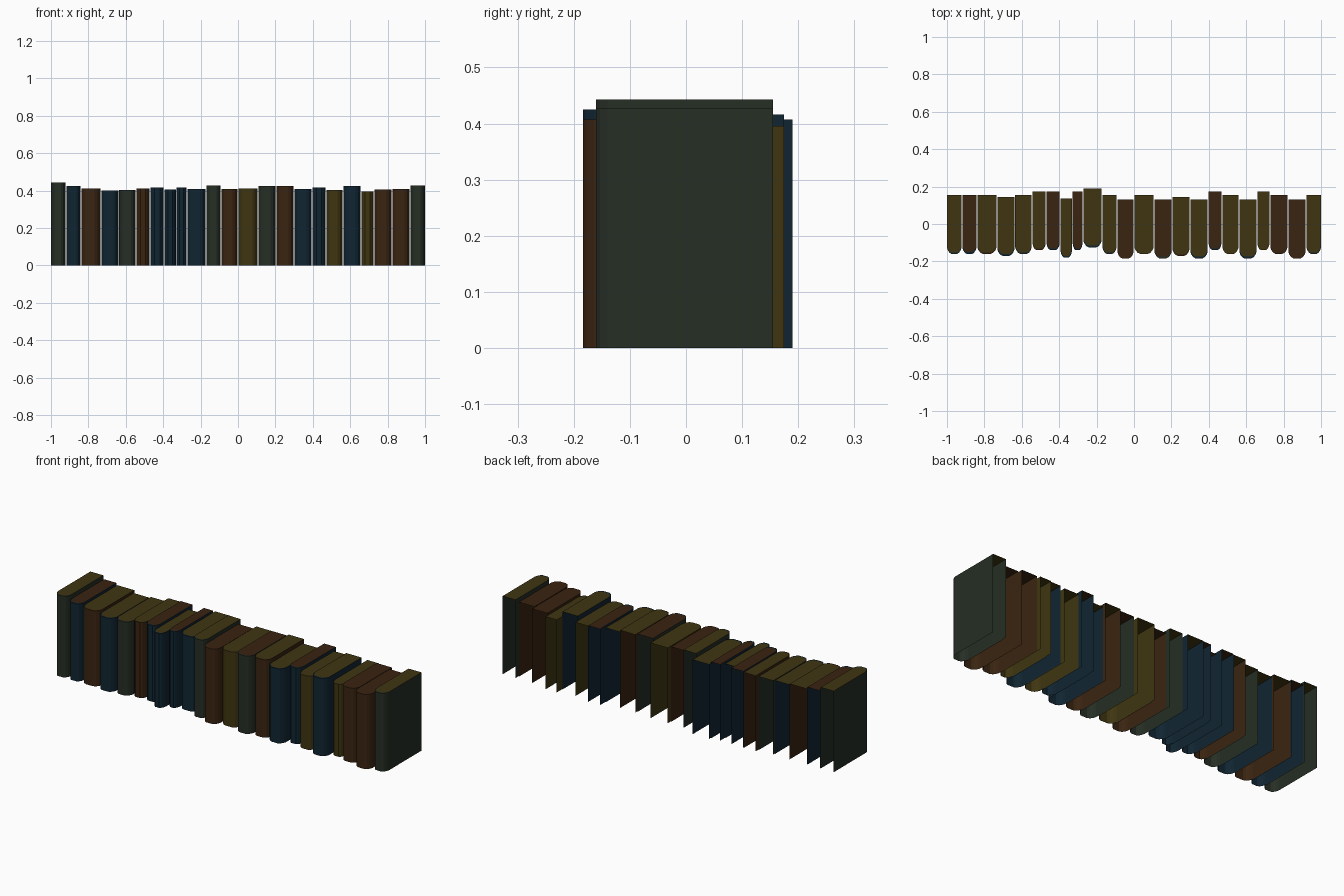
import bpy, bmesh

if "Cube" in bpy.data.objects:
    bpy.data.objects.remove(bpy.data.objects["Cube"])

def mat(name, r, g, b):
    m = bpy.data.materials.new(name)
    m.diffuse_color = (r, g, b, 1)
    m.use_nodes = True
    m.node_tree.nodes["Principled BSDF"].inputs["Base Color"].default_value = m.diffuse_color
    return m

MATS = {
    'G': mat("dark_green_cover", .0190, .0275, .0180),
    'B': mat("navy_cover", .0052, .0185, .0310),
    'R': mat("brown_cover", .0420, .0176, .0056),
    'O': mat("olive", .0500, .0360, .0056),
}

# cover colour, page colour, right edge x, height, front y
BOOKS = [
    ('G', 'O', -.92, .443, -.16), ('B', 'R', -.84, .423, -.16), ('R', 'O', -.733, .412, -.16),
    ('B', 'O', -.637, .401, -.17), ('G', 'O', -.545, .402, -.16), ('R', 'O', -.47, .412, -.14),
    ('B', 'R', -.395, .416, -.14), ('B', 'O', -.33, .406, -.18), ('B', 'R', -.273, .416, -.14),
    ('B', 'O', -.171, .407, -.125), ('G', 'O', -.091, .426, -.16), ('R', 'R', 0, .409, -.184),
    ('O', 'O', .107, .411, -.16), ('G', 'R', .203, .425, -.184), ('R', 'O', .299, .425, -.17),
    ('B', 'O', .396, .407, -.184), ('B', 'R', .47, .416, -.14), ('O', 'O', .561, .402, -.16),
    ('B', 'O', .657, .425, -.184), ('O', 'O', .727, .396, -.14), ('R', 'R', .823, .406, -.16),
    ('R', 'R', .92, .407, -.184), ('G', 'O', 1.0, .427, -.16),
]
DEPTH = .315

def book(i, cover, pages, x0, x1, h, yf):
    w, yb = x1 - x0, yf + DEPTH
    # open U section: left cover, rounded spine, right cover
    half = [(0, yb), (0, yf + .035), (.06 * w, yf + .02), (.16 * w, yf + .007), (.3 * w, yf)]
    prof = [(x0 + a, y) for a, y in half] + [(x1 - a, y) for a, y in reversed(half)]
    bm = bmesh.new()
    lo = [bm.verts.new((x, y, 0)) for x, y in prof]
    hi = [bm.verts.new((x, y, h)) for x, y in prof]
    for k in range(len(prof) - 1):
        bm.faces.new((lo[k], lo[k + 1], hi[k + 1], hi[k]))
    # page top, with a thin cover-coloured rim along the spine
    xm = (x0 + x1) / 2
    inner = [hi[0]]
    for x, y in prof[1:-1]:
        inner.append(bm.verts.new((xm + (x - xm) * .96, y + .009, h)))
    inner.append(hi[-1])
    bm.faces.new(inner).material_index = 1
    for k in range(len(prof) - 1):
        ring = [hi[k], hi[k + 1], inner[k + 1], inner[k]]
        bm.faces.new(list(dict.fromkeys(ring)))
    me = bpy.data.meshes.new("book")
    bm.to_mesh(me)
    bm.free()
    me.materials.append(MATS[cover])
    me.materials.append(MATS[pages])
    ob = bpy.data.objects.new(f"book_{i + 1:02d}", me)
    bpy.context.collection.objects.link(ob)

# row of books, side by side with hairline gaps
left = -1.0
for i, (c, p, right, h, yf) in enumerate(BOOKS):
    book(i, c, p, left + (.002 if i else 0), right - (.002 if right < 1 else 0), h, yf)
    left = right
